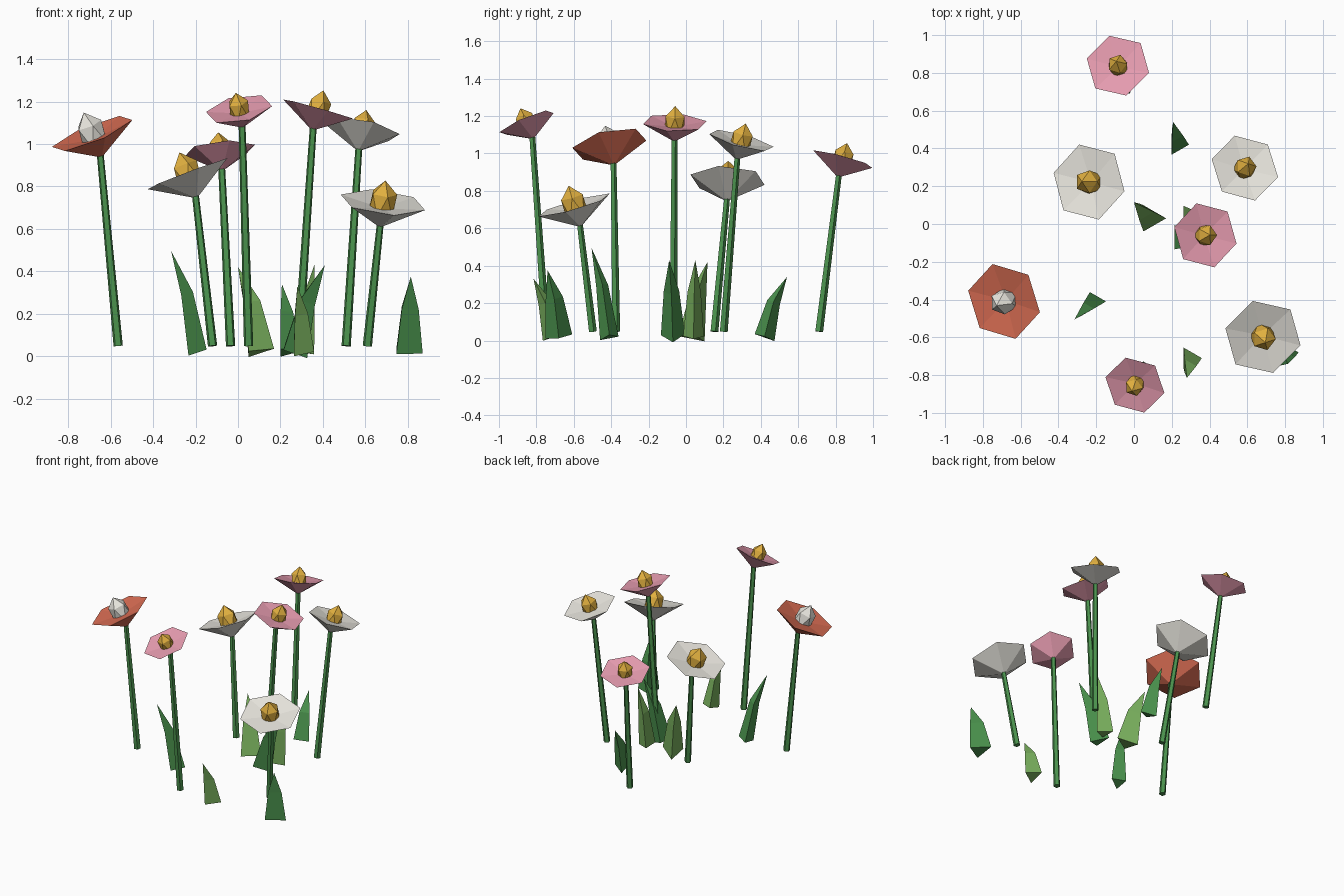
import bpy, bmesh, math
from mathutils import Vector, Matrix

if "Cube" in bpy.data.objects:
    bpy.data.objects.remove(bpy.data.objects["Cube"])


def mat(name, r, g, b):
    m = bpy.data.materials.new(name)
    m.diffuse_color = (r, g, b, 1)
    m.use_nodes = True
    m.node_tree.nodes["Principled BSDF"].inputs["Base Color"].default_value = m.diffuse_color
    return m


GREEN = mat("stem green", 0.07, 0.29, 0.075)
LIGHT = mat("light leaf green", 0.19, 0.43, 0.11)
WHITE = mat("petal white", 0.82, 0.80, 0.74)
PINK = mat("petal pink", 0.79, 0.33, 0.43)
RED = mat("petal red", 0.68, 0.15, 0.085)
GOLD = mat("centre gold", 0.75, 0.43, 0.05)


def finish(bm, name, material):
    bmesh.ops.recalc_face_normals(bm, faces=bm.faces)
    me = bpy.data.meshes.new(name)
    bm.to_mesh(me)
    bm.free()
    me.materials.append(material)
    ob = bpy.data.objects.new(name, me)
    bpy.context.collection.objects.link(ob)
    return ob


def bridge(bm, a, b):
    """Join two rings with flat sides; a one-point ring makes a fan."""
    n = max(len(a), len(b))
    for i in range(n):
        j = (i + 1) % n
        if len(b) == 1:
            bm.faces.new((a[i], a[j], b[0]))
        elif len(a) == 1:
            bm.faces.new((a[0], b[j], b[i]))
        else:
            bm.faces.new((a[i], a[j], b[j], b[i]))


def ring(bm, n, r, z, turn=0.0):
    if r == 0:
        return [bm.verts.new((0, 0, z))]
    return [bm.verts.new((r * math.cos(turn + i * math.tau / n),
                          r * math.sin(turn + i * math.tau / n), z)) for i in range(n)]


def stem(base, top):
    base, top = Vector(base), Vector(top)
    axis = top - base
    bm = bmesh.new()
    bmesh.ops.create_cone(bm, cap_ends=True, segments=5, radius1=0.023,
                          radius2=0.017, depth=axis.length)
    rot = Vector((0, 0, 1)).rotation_difference(axis).to_matrix().to_4x4()
    bm.transform(Matrix.Translation((base + top) / 2) @ rot)
    finish(bm, "stem", GREEN)


def flower(base, rim, lean, R, petal, centre):
    n = Vector((lean[0], lean[1], 1)).normalized()
    rim = Vector(rim)
    apex = rim - n * 0.6 * R
    stem((*base, 0.048), apex + n * 0.02)
    place = Matrix.Translation(rim) @ Vector((0, 0, 1)).rotation_difference(n).to_matrix().to_4x4()
    # six-sided cup with a shallow hollow on top
    bm = bmesh.new()
    bottom = ring(bm, 6, 0, -0.6 * R)
    edge = ring(bm, 6, R, 0, math.radians(46))
    hollow = ring(bm, 6, 0, -0.14 * R)
    bridge(bm, bottom, edge)
    bridge(bm, edge, hollow)
    bm.transform(place)
    finish(bm, "petal_cup", petal)
    # pointed faceted centre
    bm = bmesh.new()
    bmesh.ops.create_icosphere(bm, subdivisions=1, radius=1)
    bm.transform(place @ Matrix.Translation((0, 0, -0.03 * R))
                 @ Matrix.Diagonal((0.34 * R, 0.34 * R, 0.55 * R, 1)))
    finish(bm, "flower_centre", centre)


def leaf(base, tip, r, material):
    lean = Vector((tip[0] - base[0], tip[1] - base[1], 0))
    height = tip[2]
    bm = bmesh.new()
    rings = []
    for t, s, shift in ((0, 1, 0), (0.58, 0.64, 0.4), (1, 0, 1)):
        vs = ring(bm, 3, r * s, 0)
        for v in vs:
            drop = v.co.dot(lean) / height
            v.co += lean * shift + Vector((base[0], base[1], 0.018 + (height - 0.018) * t - drop))
        rings.append(vs)
    bm.faces.new(rings[0])
    bridge(bm, rings[0], rings[1])
    bridge(bm, rings[1], rings[2])
    finish(bm, "leaf", material)


# stem foot, rim centre, head lean, radius, colours
flower((0.05, -0.75), (0.005, -0.853, 1.165), (-0.20, -0.42), 0.162, PINK, GOLD)
flower((-0.565, -0.375), (-0.688, -0.41, 1.05), (-0.40, -0.22), 0.208, RED, WHITE)
flower((-0.035, 0.71), (-0.085, 0.838, 0.97), (-0.10, 0.27), 0.171, PINK, GOLD)
flower((-0.12, 0.15), (-0.238, 0.222, 0.86), (-0.38, 0.04), 0.207, WHITE, GOLD)
flower((0.51, 0.20), (0.587, 0.296, 1.07), (0.20, 0.26), 0.183, WHITE, GOLD)
flower((0.285, -0.07), (0.378, -0.06, 1.165), (0.28, 0.03), 0.176, PINK, GOLD)
flower((0.61, -0.50), (0.683, -0.598, 0.725), (0.12, -0.29), 0.207, WHITE, GOLD)

# three-sided leaves: foot, tip, radius, colour
leaf((-0.205, -0.41), (-0.315, -0.505, 0.495), 0.057, GREEN)
leaf((0.09, 0.03), (0.0, 0.115, 0.42), 0.08, LIGHT)
leaf((0.23, 0.42), (0.207, 0.54, 0.34), 0.061, GREEN)
leaf((0.252, -0.07), (0.41, -0.09, 0.43), 0.074, GREEN)
leaf((0.295, 0.04), (0.36, 0.05, 0.43), 0.064, LIGHT)
leaf((0.295, -0.71), (0.28, -0.815, 0.33), 0.064, LIGHT)
leaf((0.788, -0.68), (0.815, -0.74, 0.375), 0.083, GREEN)
